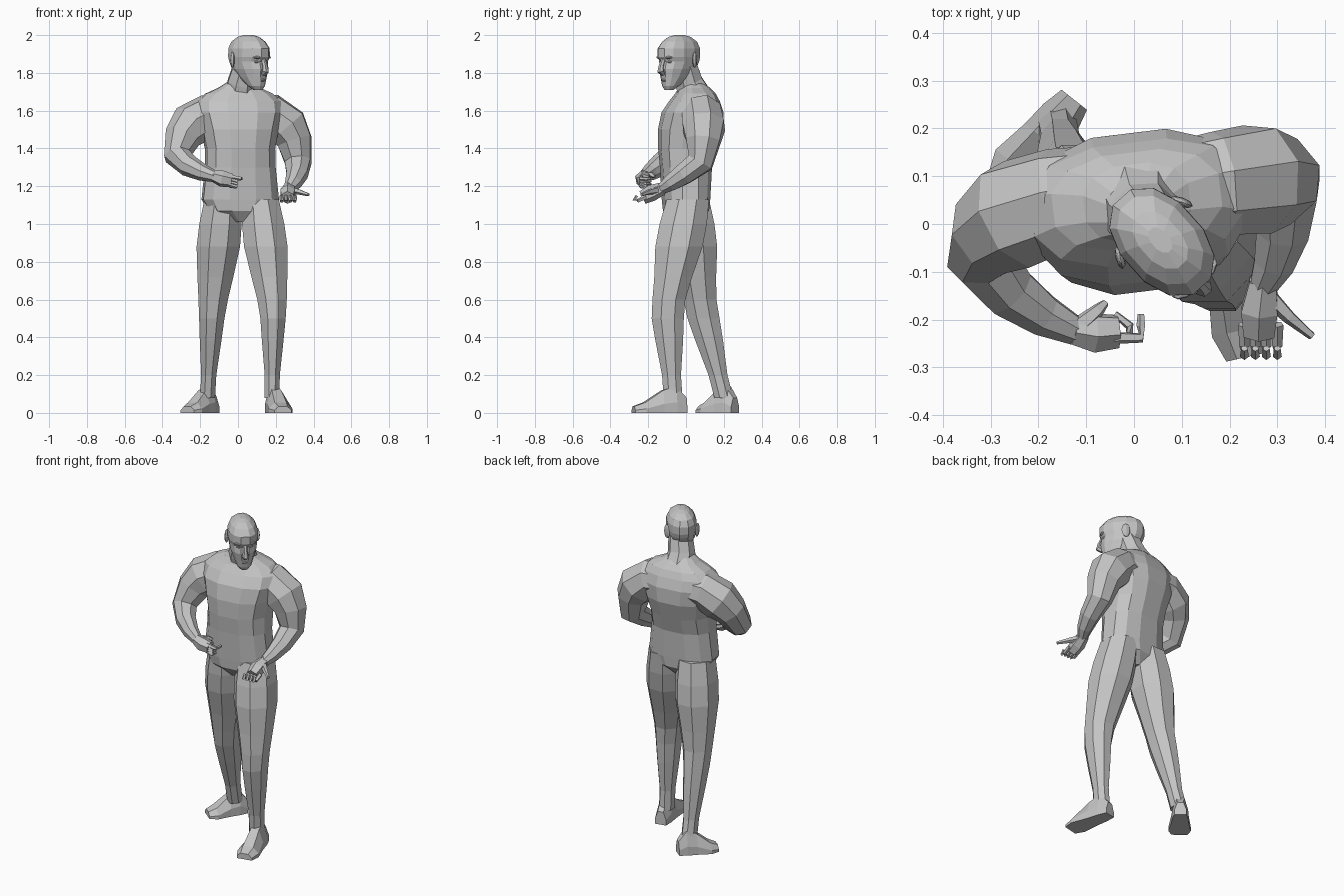
import bpy
import bmesh
import math
from mathutils import Vector, Matrix

cube = bpy.data.objects.get("Cube")
if cube:
    bpy.data.objects.remove(cube, do_unlink=True)

GREY = (.55, .55, .55, 1)
material = bpy.data.materials.new("plain grey")
material.use_nodes = True
material.diffuse_color = GREY
material.node_tree.nodes["Principled BSDF"].inputs["Base Color"].default_value = GREY


def finish(name, bm, matrix):
    """Turn a bmesh into a flat shaded object."""
    bm.transform(matrix)
    bmesh.ops.recalc_face_normals(bm, faces=bm.faces)
    mesh = bpy.data.meshes.new(name)
    bm.to_mesh(mesh)
    bm.free()
    mesh.materials.append(material)
    obj = bpy.data.objects.new(name, mesh)
    bpy.context.collection.objects.link(obj)


def skin(name, rings, matrix=Matrix()):
    """Bridge a list of point rings and close both ends."""
    bm = bmesh.new()
    loops = [[bm.verts.new(point) for point in ring] for ring in rings]
    for low, high in zip(loops, loops[1:]):
        for i in range(len(low)):
            bm.faces.new((low[i - 1], low[i], high[i], high[i - 1]))
    bm.faces.new(loops[0])
    bm.faces.new(loops[-1])
    finish(name, bm, matrix)


def oval(centre, across, along, sides, power=1):
    """Ring around a centre whose flats lie on two half axes, squarer for small powers."""
    points = []
    for i in range(sides):
        angle = math.tau * (i + .5) / sides
        c, s = [math.copysign(abs(value) ** power, value) / math.cos(math.pi / sides)
                for value in (math.cos(angle), math.sin(angle))]
        points.append(centre + across * c + along * s)
    return points


def stack(name, rows, matrix, power):
    """Loft level rings given as height, centre y, half width and half depth."""
    rings = [oval(Vector((0, y, z)), Vector((width, 0, 0)), Vector((0, depth, 0)), 12, power)
             for z, y, width, depth in rows]
    skin(name, rings, matrix)


def tube(name, spots, radii, sides=5, matrix=Matrix()):
    """Loft rings square to a path, one radius for each spot."""
    spots = [Vector(spot) for spot in spots]
    side = Vector((0, 1, .2))
    rings = []
    for i, radius in enumerate(radii):
        after = spots[min(i + 1, len(spots) - 1)]
        before = spots[max(i - 1, 0)]
        along = (after - before).normalized()
        side = (side - along * side.dot(along)).normalized()
        rings.append(oval(spots[i], side * radius, along.cross(side) * radius, sides))
    skin(name, rings, matrix)


def leg(name, hip, knee, ankle):
    """Leg bent at the knee, with thigh and calf swelling by height."""
    hip, knee, ankle = Vector(hip), Vector(knee), Vector(ankle)
    rings = []
    for z, width, depth in [(.08, .04, .05), (.2, .04, .05), (.38, .057, .073),
                            (.5, .067, .085), (.6, .078, .087), (.72, .095, .1),
                            (.88, .115, .125), (1, .112, .125), (1.13, .098, .112)]:
        low, high = (ankle, knee) if z < knee.z else (knee, hip)
        centre = low.lerp(high, (z - low.z) / (high.z - low.z))
        rings.append(oval(centre, Vector((width, 0, 0)), Vector((0, depth, 0)), 8))
    skin(name, rings)


def foot(name, heel, toe):
    """Flat soled foot, from position along it, half width and height."""
    heel, toe = Vector(heel), Vector(toe)
    across = (toe - heel).normalized().cross(Vector((0, 0, 1)))
    outline = [(-1, 0), (1, 0), (1, .4), (.5, 1), (-.5, 1), (-1, .4)]
    rings = []
    for t, width, height in [(0, .034, .08), (.2, .045, .14), (.45, .05, .12),
                             (.8, .064, .055), (1, .046, .035)]:
        rings.append([heel.lerp(toe, t) + across * width * u + Vector((0, 0, height * v))
                      for u, v in outline])
    skin(name, rings)


def arm(name, sign, shoulder, elbow, wrist):
    """Arm bowed outwards between its joints."""
    shoulder, elbow, wrist = Vector(shoulder), Vector(elbow), Vector(wrist)
    upper_bow = Vector((sign * .03, .012, .025))
    fore_bow = Vector((sign * .013, -.02, -.016))
    spots = [Vector((sign * .06, .07, 1.58)), shoulder]
    spots += [shoulder.lerp(elbow, t) + upper_bow for t in (.35, .65)]
    spots.append(elbow)
    spots += [elbow.lerp(wrist, t) + fore_bow * (1 - t / 2) for t in (.35, .7)]
    spots.append(wrist)
    tube(name, spots, (.09, .103, .11, .09, .068, .055, .042, .028), sides=8)


# Torso, from crotch to neck root
body = Matrix.Translation((.012, 0, 0)) @ Matrix.Rotation(math.radians(7), 4, "Z")
stack("torso", [
    (1.01, 0, .04, .07), (1.07, 0, .165, .115), (1.13, 0, .2, .12), (1.3, 0, .182, .13),
    (1.4, .01, .18, .15), (1.5, .025, .2, .165), (1.59, .035, .225, .155),
    (1.65, .045, .22, .125), (1.69, .05, .175, .1), (1.72, .045, .11, .08),
    (1.75, .03, .065, .055)], body, .8)
tube("neck", [(.01, .06, 1.65), (.02, .015, 1.75), (.045, -.01, 1.85)],
     (.09, .073, .064), sides=8)

# Legs and feet: the left steps forward, the right trails
leg("left_leg", (.118, .01, 1.13), (.186, -.1, .55), (.18, -.07, .1))
leg("right_leg", (-.08, .01, 1.13), (-.136, .08, .55), (-.16, .195, .1))
foot("left_foot", (.176, 0, 0), (.238, -.278, 0))
foot("right_foot", (-.125, .26, 0), (-.268, .08, 0))

# Arms, from shoulder to wrist
arm("left_arm", 1, (.18, .085, 1.58), (.318, .075, 1.325), (.27, -.13, 1.185))
arm("right_arm", -1, (-.16, .05, 1.575), (-.32, -.07, 1.36), (-.12, -.225, 1.25))

# Palms and thumbs
palm_radii = (.028, .038, .032)
thumb_radii = (.017, .012, .007)
tube("left_palm", [(.27, -.12, 1.19), (.263, -.18, 1.165), (.262, -.23, 1.14)], palm_radii, 6)
tube("right_palm", [(-.13, -.222, 1.255), (-.085, -.228, 1.24), (-.035, -.225, 1.23)],
     palm_radii, 6)
tube("left_thumb", [(.28, -.15, 1.18), (.325, -.195, 1.17), (.373, -.235, 1.155)], thumb_radii)
tube("right_thumb", [(-.11, -.21, 1.26), (-.075, -.18, 1.26), (-.06, -.165, 1.25)], thumb_radii)

# Curled fingers, with the right index finger reaching further
finger_radii = (.011, .009, .008, .006)
for i, finger in enumerate(("index", "middle", "ring", "little")):
    knuckle = Vector((.3 - i * .023, -.21, 1.145))
    bend = [(0, 0, 0), (0, -.045, -.023), (0, -.065, -.02), (0, -.05, .005)]
    tube("left_" + finger + "_finger", [knuckle + Vector(b) for b in bend], finger_radii)
    knuckle = Vector((-.045, -.238, 1.25 - i * .014))
    reach, tip = (.06, .06) if finger == "index" else (.036, .005)
    bend = [(0, 0, 0), (reach, 0, -.01), (reach, .025, -.01), (tip, .05, -.01)]
    tube("right_" + finger + "_finger", [knuckle + Vector(b) for b in bend], finger_radii)

# Head, turned towards the left
turn = Matrix.Translation((.065, -.045, 0)) @ Matrix.Rotation(math.radians(42), 4, "Z")
stack("head", [
    (1.71, -.06, .022, .022), (1.73, -.05, .04, .042), (1.775, -.02, .058, .08),
    (1.82, 0, .073, .108), (1.86, .014, .079, .114), (1.885, .01, .083, .125),
    (1.93, .01, .082, .125), (1.965, .015, .068, .103), (1.99, .015, .042, .068),
    (2, .015, .018, .03)], turn, .9)
tube("nose", [(0, -.1, 1.875), (0, -.116, 1.835), (0, -.12, 1.81), (0, -.1, 1.795)],
     (.01, .012, .017, .012), 6, turn)


def blob(name, centre, size, tilt):
    """Faceted ellipsoid placed on the head."""
    bm = bmesh.new()
    bmesh.ops.create_uvsphere(bm, u_segments=8, v_segments=6, radius=1)
    finish(name, bm, turn @ Matrix.Translation(centre) @ Matrix.Rotation(tilt, 4, "Z")
           @ Matrix.Diagonal((*size, 1)))


blob("lips", (0, -.085, 1.762), (.022, .02, .011), 0)
for label, sign in (("left", 1), ("right", -1)):
    blob(label + "_ear", (sign * .086, .045, 1.87), (.01, .026, .042), sign * .5)
    blob(label + "_eye", (sign * .032, -.088, 1.858), (.016, .01, .008), sign * .3)
    blob(label + "_brow", (sign * .034, -.098, 1.882), (.028, .014, .008), sign * .3)
